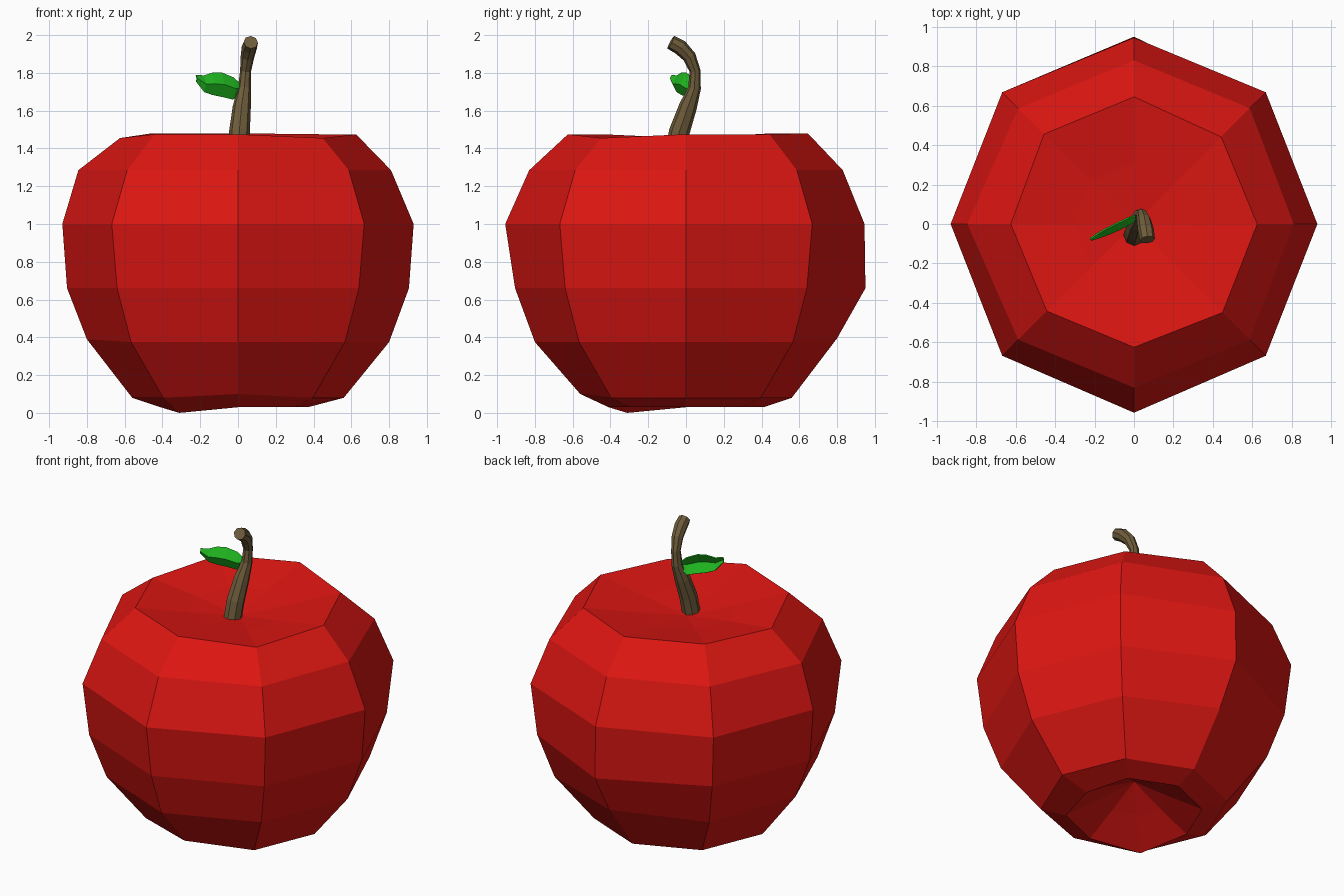
import bpy, bmesh, math
from mathutils import Vector

if "Cube" in bpy.data.objects:
    bpy.data.objects.remove(bpy.data.objects["Cube"])


def material(name, rgb):
    m = bpy.data.materials.new(name)
    m.diffuse_color = (*rgb, 1)
    m.use_nodes = True
    m.node_tree.nodes["Principled BSDF"].inputs["Base Color"].default_value = m.diffuse_color
    return m


def make_object(name, bm, mat):
    bmesh.ops.recalc_face_normals(bm, faces=bm.faces)
    me = bpy.data.meshes.new(name)
    bm.to_mesh(me)
    bm.free()
    ob = bpy.data.objects.new(name, me)
    bpy.context.collection.objects.link(ob)
    me.materials.append(mat)
    return ob


def bridge(bm, a, b):
    n = len(a)
    for i in range(n):
        bm.faces.new((a[i], a[(i + 1) % n], b[(i + 1) % n], b[i]))


def fan(bm, ring, apex):
    v = bm.verts.new(apex)
    for i in range(len(ring)):
        bm.faces.new((ring[i], ring[(i + 1) % len(ring)], v))


red = material("red_skin", (0.72, 0.008, 0.006))
brown = material("brown_bark", (0.16, 0.11, 0.045))
green = material("green_leaf", (0.015, 0.5, 0.015))

# Fruit: eight-sided rings (radius, height), from bottom dimple to top dimple
profile = [(0.21, 0.13), (0.41, 0.03), (0.56, 0.08), (0.80, 0.375), (0.905, 0.66),
           (0.945, 1.0), (0.83, 1.285), (0.625, 1.475), (0.31, 1.42)]
# Hand-shaped irregularities: (ring, corner) -> (radius change, height change)
tweak = {(1, 5): (0.03, -0.03), (1, 0): (-0.04, 0), (2, 6): (0, 0.02), (3, 4): (0, 0.015),
         (3, 2): (0, 0.02), (4, 2): (0.045, 0), (5, 0): (-0.015, 0), (5, 4): (-0.015, 0),
         (5, 6): (0.012, 0), (6, 4): (0.015, 0), (6, 0): (-0.02, 0), (7, 4): (0, -0.02),
         (7, 7): (0.01, -0.02), (7, 2): (0.02, 0.005), (7, 3): (0.02, 0.005)}
bm = bmesh.new()
rings = []
for k, (r, z) in enumerate(profile):
    ring = []
    for i in range(8):
        dr, dz = tweak.get((k, i), (0, 0))
        a = i * math.pi / 4
        ring.append(bm.verts.new(((r + dr) * math.cos(a), (r + dr) * math.sin(a), z + dz)))
    rings.append(ring)
for a, b in zip(rings, rings[1:]):
    bridge(bm, a, b)
fan(bm, rings[0], (0, 0, 0.24))
fan(bm, rings[-1], (0, 0, 1.375))
make_object("fruit", bm, red)

# Stem: tapered tube swept along a curved path (x, y, z, radius)
path = [(0.0, -0.06, 1.36, 0.055), (0.008, -0.035, 1.49, 0.055), (0.02, 0.01, 1.62, 0.048),
        (0.034, 0.045, 1.72, 0.034), (0.04, 0.048, 1.81, 0.029), (0.05, 0.018, 1.885, 0.036),
        (0.06, -0.03, 1.935, 0.041), (0.068, -0.08, 1.962, 0.038)]
pts = [Vector(p[:3]) for p in path]
bm = bmesh.new()
rings = []
for k, p in enumerate(pts):
    t = (pts[min(k + 1, len(pts) - 1)] - pts[max(k - 1, 0)]).normalized()
    v = t.cross(Vector((1, 0, 0))).normalized()
    u = v.cross(t)
    rings.append([bm.verts.new(p + path[k][3] * (u * math.cos(i * math.pi / 4) + v * math.sin(i * math.pi / 4)))
                  for i in range(8)])
for a, b in zip(rings, rings[1:]):
    bridge(bm, a, b)
bm.faces.new(rings[0])
bm.faces.new(rings[-1])
make_object("stem", bm, brown)

# Leaf: folded strip, stations of (x, y, upper z, lower z)
stations = [(0.02, 0.04, 1.735, 1.70), (-0.02, 0.018, 1.775, 1.66), (-0.08, -0.012, 1.80, 1.675),
            (-0.13, -0.035, 1.80, 1.685), (-0.175, -0.056, 1.785, 1.70), (-0.22, -0.078, 1.787, 1.755)]
bm = bmesh.new()
rows = []
for x, y, top, low in stations:
    fold = 0.12 * (top - low)
    rows.append([bm.verts.new((x - fold * 0.5, y + fold, top)),
                 bm.verts.new((x + fold * 0.5, y - fold, (top + low) / 2)),
                 bm.verts.new((x - fold * 0.5, y + fold, low))])
for a, b in zip(rows, rows[1:]):
    for i in range(2):
        bm.faces.new((a[i], a[i + 1], b[i + 1], b[i]))
leaf = make_object("leaf", bm, green)
mod = leaf.modifiers.new("thickness", 'SOLIDIFY')
mod.thickness = 0.008
mod.offset = 0
